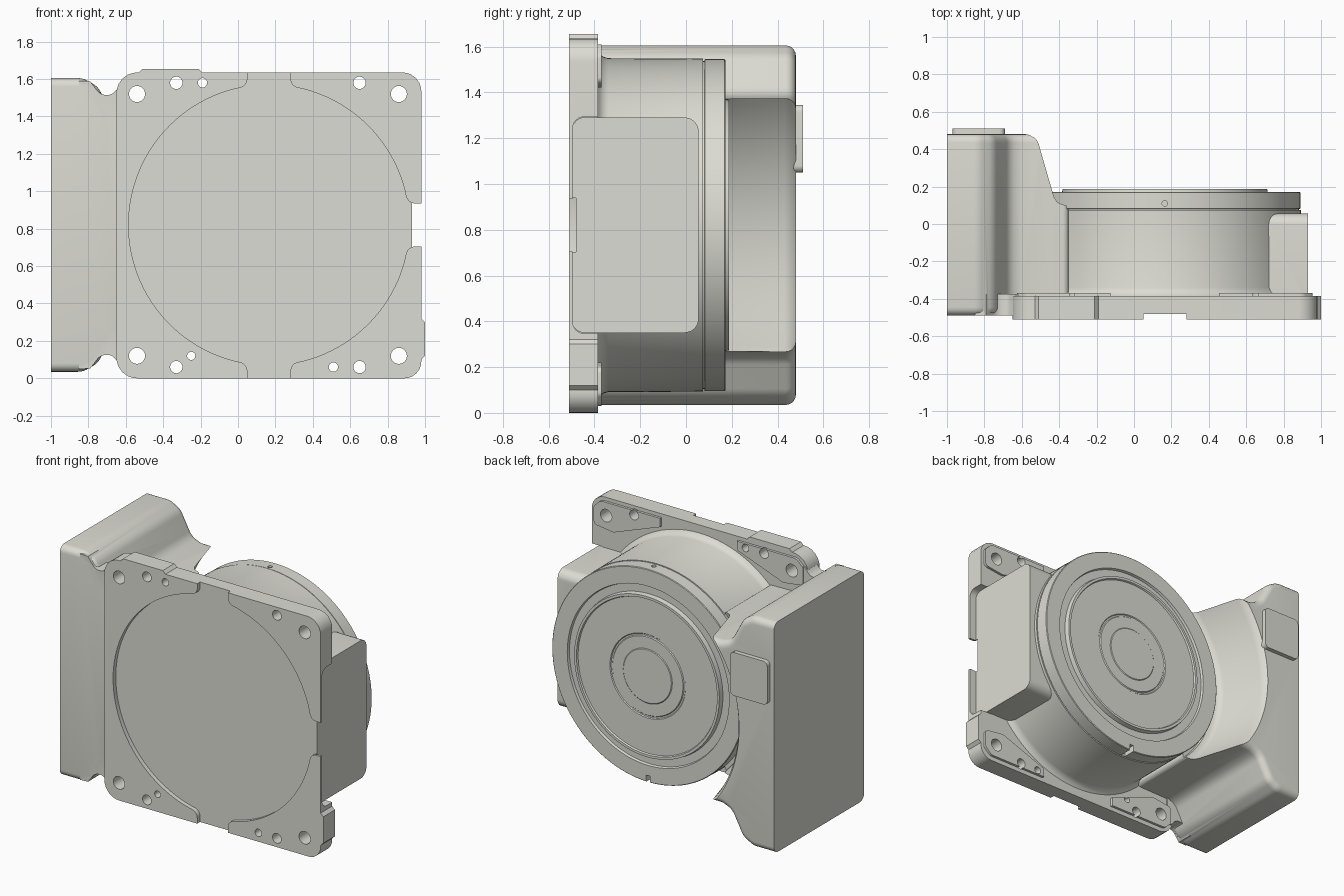
import bpy, bmesh
from math import sin, cos, radians, asin, tan, pi
from mathutils import Vector

if "Cube" in bpy.data.objects:
    bpy.data.objects.remove(bpy.data.objects["Cube"])

CX, CZ = 0.165, 0.82          # main axis of the round housing (runs along y)


def make(name, bm):
    bmesh.ops.remove_doubles(bm, verts=bm.verts, dist=1e-5)
    bmesh.ops.recalc_face_normals(bm, faces=bm.faces)
    me = bpy.data.meshes.new(name)
    bm.to_mesh(me)
    bm.free()
    ob = bpy.data.objects.new(name, me)
    bpy.context.collection.objects.link(ob)
    return ob


def rounded(pts, n=6):
    """Polygon of (u, v[, radius]) points with its corners rounded."""
    out = []
    for i, p in enumerate(pts):
        c = Vector(p[:2])
        if len(p) < 3:
            out.append(c)
            continue
        a = (Vector(pts[i - 1][:2]) - c).normalized()
        b = (Vector(pts[(i + 1) % len(pts)][:2]) - c).normalized()
        half = a.angle(b) / 2
        d = p[2] / tan(half)
        o = c + (a + b).normalized() * p[2] / sin(half)
        for k in range(n + 1):
            q = (c + a * d).lerp(c + b * d, k / n) - o
            out.append(o + q.normalized() * p[2])
    return out


def prism(name, pts, a, b, axis='y', bevel=0):
    """Extrude an xz outline along y, or a yz outline along x."""
    bm = bmesh.new()
    pos = (lambda p, t: (p[0], t, p[1])) if axis == 'y' else (lambda p, t: (t, p[0], p[1]))
    lo = [bm.verts.new(pos(p, a)) for p in pts]
    hi = [bm.verts.new(pos(p, b)) for p in pts]
    bm.faces.new(lo)
    bm.faces.new(hi)
    for i in range(len(pts)):
        j = (i + 1) % len(pts)
        bm.faces.new((lo[i], lo[j], hi[j], hi[i]))
    if bevel:   # round the end rims, except along the flat outer side
        bmesh.ops.recalc_face_normals(bm, faces=bm.faces)
        rim = [e for e in bm.edges if abs(e.verts[0].co.y - e.verts[1].co.y) < 1e-5
               and not all(v.co.x < -0.999 for v in e.verts)
               and not all(v.co.x > -0.43 for v in e.verts)]
        bmesh.ops.bevel(bm, geom=rim, offset=bevel, segments=5, profile=0.5, affect='EDGES')
    return make(name, bm)


def lathe(name, prof, n=144):
    """Revolve (radius, y) points round the main axis."""
    bm = bmesh.new()
    rings = [[bm.verts.new((CX + r * cos(2 * pi * k / n), y, CZ + r * sin(2 * pi * k / n)))
              for k in range(n)] if r else [bm.verts.new((CX, y, CZ))] for r, y in prof]
    for A, B in zip(rings, rings[1:]):
        for k in range(n):
            m = (k + 1) % n
            f = [A[k], A[m], B[m], B[k]] if len(A) > 1 and len(B) > 1 else \
                [A[0], B[m], B[k]] if len(B) > 1 else [A[k], A[m], B[0]]
            bm.faces.new(f)
    return make(name, bm)


def rect(x0, x1, z0, z1, *r):
    return rounded([(x0, z0, *r), (x1, z0, *r), (x1, z1, *r), (x0, z1, *r)])


def circle(x, z, r, n=24):
    return [(x + r * cos(2 * pi * k / n), z + r * sin(2 * pi * k / n)) for k in range(n)]


def boolean(ob, other, op='DIFFERENCE'):
    m = ob.modifiers.new(op, 'BOOLEAN')
    m.object, m.operation, m.solver = other, op, 'EXACT'
    bpy.context.view_layer.objects.active = ob
    bpy.ops.object.modifier_apply(modifier=m.name)
    bpy.data.objects.remove(other, do_unlink=True)


# Side box: stepped outline, scooped out around the round housing
half = [(-1, 1.605), (-0.83, 1.605, 0.10), (-0.75, 1.56, 0.10), (-0.665, 1.40, 0.09), (-0.60, 1.375),
        (-0.44, 1.372), (-0.35, 1.37, 0.03), (-0.35, 1.25)]
upper = rounded([(-1, CZ)] + half + [(-0.35, CZ)])[1:-1]
outline = upper + [(p[0], 2 * CZ - p[1]) for p in reversed(upper)]
housing = prism("housing", outline, -0.49, 0.48, bevel=0.045)
boolean(housing, lathe("scoop", [(0, 0.078), (0.75, 0.078), (0.755, 0.098), (0.78, 0.105), (0.797, 0.117),
                                 (0.81, 0.145), (0.873, 0.43), (0.883, 0.458), (0.905, 0.485),
                                 (0.905, 0.6), (0, 0.6)]))

# Webs joining the side box to the flange corners
web = rounded([(-0.85, 1.35), (-0.85, 1.59), (-0.79, 1.588), (-0.735, 1.515, 0.06),
               (-0.675, 1.515, 0.05), (-0.63, 1.565), (-0.60, 1.565), (-0.60, 1.30)])
for s in (1, -1):
    boolean(housing, prism("web", [(x, CZ + s * (z - CZ)) for x, z in web], -0.488, -0.375), 'UNION')

# Mounting flange with its two edge tabs and the thin right-hand lip
flange = prism("flange", rounded([
    (-0.65, 0, 0.11), (0.98, 0, 0.09), (0.98, 0.10), (1.0, 0.12), (1.0, 0.30), (0.98, 0.32),
    (0.98, 1.635, 0.10), (-0.19, 1.635), (-0.21, 1.655), (-0.51, 1.655), (-0.53, 1.635),
    (-0.65, 1.635, 0.11)]), -0.51, -0.385)
boolean(flange, prism("lip_pocket", rect(-0.495, -0.2, 0.347, 1.293, 0.05), 0.90, 1.2, 'x'))
boolean(housing, flange, 'UNION')

# Raised screw pads on the back of the flange corners
for sx in (1, -1):
    for sz in (1, -1):
        pad = [(0.29, 0.79), (0.74, 0.79, 0.05), (0.79, 0.74, 0.03), (0.79, 0.62, 0.03),
               (0.64, 0.60, 0.03), (0.29, 0.73)]
        pad = [(CX + sx * u, CZ + sz * v) for u, v in rounded(pad)]
        boolean(housing, prism("screw_pad", pad, -0.42, -0.368), 'UNION')

# Round housing, right-hand box and the small pad at the back
boolean(housing, lathe("round_body", [(0, -0.45), (0.76, -0.45), (0.76, -0.385), (0.748, -0.376),
                                      (0.736, -0.362), (0.729, -0.34), (0.727, 0.075), (0, 0.075)]), 'UNION')
boolean(housing, prism("right_box", rounded([(-0.496, 0.35, 0.05), (0.055, 0.35, 0.06),
                                             (0.055, 1.29, 0.06), (-0.496, 1.29, 0.05)]),
                       0.2, 0.93, 'x'), 'UNION')
boolean(housing, prism("back_pad", rect(-0.97, -0.69, 1.05, 1.345, 0.03), 0.455, 0.51), 'UNION')

# Shallow front recess: a circle opening through three edge slots
R, w = 0.75, 0.115
gap = asin(w / R)
pts = []
for k, nxt in ((0, 90), (90, 270), (270, 360)):
    c, s = cos(radians(k)), sin(radians(k))
    for u, v, *r in ((R * cos(gap), -w, 0.05), (0.95, -w), (0.95, w), (R * cos(gap), w, 0.05)):
        pts.append((CX + u * c - v * s, CZ + u * s + v * c, *r))
    a0, a1 = k + 14, nxt - 14
    n = (a1 - a0) // 3
    for i in range(n + 1):
        a = radians(a0 + (a1 - a0) * i / n)
        pts.append((CX + R * cos(a), CZ + R * sin(a)))
boolean(housing, prism("front_recess", rounded(pts), -0.6, -0.48))

# Screw and pin holes
for x, z, r in [(-0.54, 1.52, 0.043), (-0.54, 0.12, 0.043), (0.86, 1.52, 0.043), (0.86, 0.12, 0.043),
                (-0.33, 1.58, 0.033), (-0.33, 0.06, 0.033), (0.65, 1.58, 0.033), (0.65, 0.06, 0.033),
                (-0.19, 1.58, 0.025), (-0.25, 0.12, 0.022), (0.51, 0.06, 0.025)]:
    boolean(housing, prism("hole", circle(x, z, r), -0.6, -0.3))

# Rear cover disc with stepped rings, a pin hole on top and a slot below
cover = lathe("cover_disc", [(0, 0.06), (0.716, 0.06), (0.716, 0.08), (0.725, 0.082), (0.725, 0.168),
                             (0.721, 0.172), (0.61, 0.172), (0.605, 0.155), (0.552, 0.155), (0.547, 0.187),
                             (0.53, 0.187), (0.525, 0.176), (0.285, 0.176), (0.28, 0.17), (0.27, 0.17),
                             (0.265, 0.176), (0.185, 0.176), (0.18, 0.18), (0, 0.18)])
boolean(cover, prism("slot", rect(CX - 0.015, CX + 0.015, 0.0, 0.14), 0.085, 0.3))
bm = bmesh.new()
bmesh.ops.create_cone(bm, cap_ends=True, segments=20, radius1=0.015, radius2=0.015, depth=0.2)
bmesh.ops.translate(bm, verts=bm.verts, vec=(CX, 0.11, 1.60))
boolean(cover, make("pin_hole", bm))

# Pale warm grey finish and smooth shading
mat = bpy.data.materials.new("pale_grey")
mat.diffuse_color = (0.72, 0.72, 0.66, 1)
mat.use_nodes = True
mat.node_tree.nodes["Principled BSDF"].inputs["Base Color"].default_value = mat.diffuse_color
for ob in (housing, cover):
    ob.data.materials.clear()
    ob.data.materials.append(mat)
    bpy.ops.object.select_all(action='DESELECT')
    ob.select_set(True)
    bpy.context.view_layer.objects.active = ob
    bpy.ops.object.shade_smooth_by_angle(angle=radians(30))
